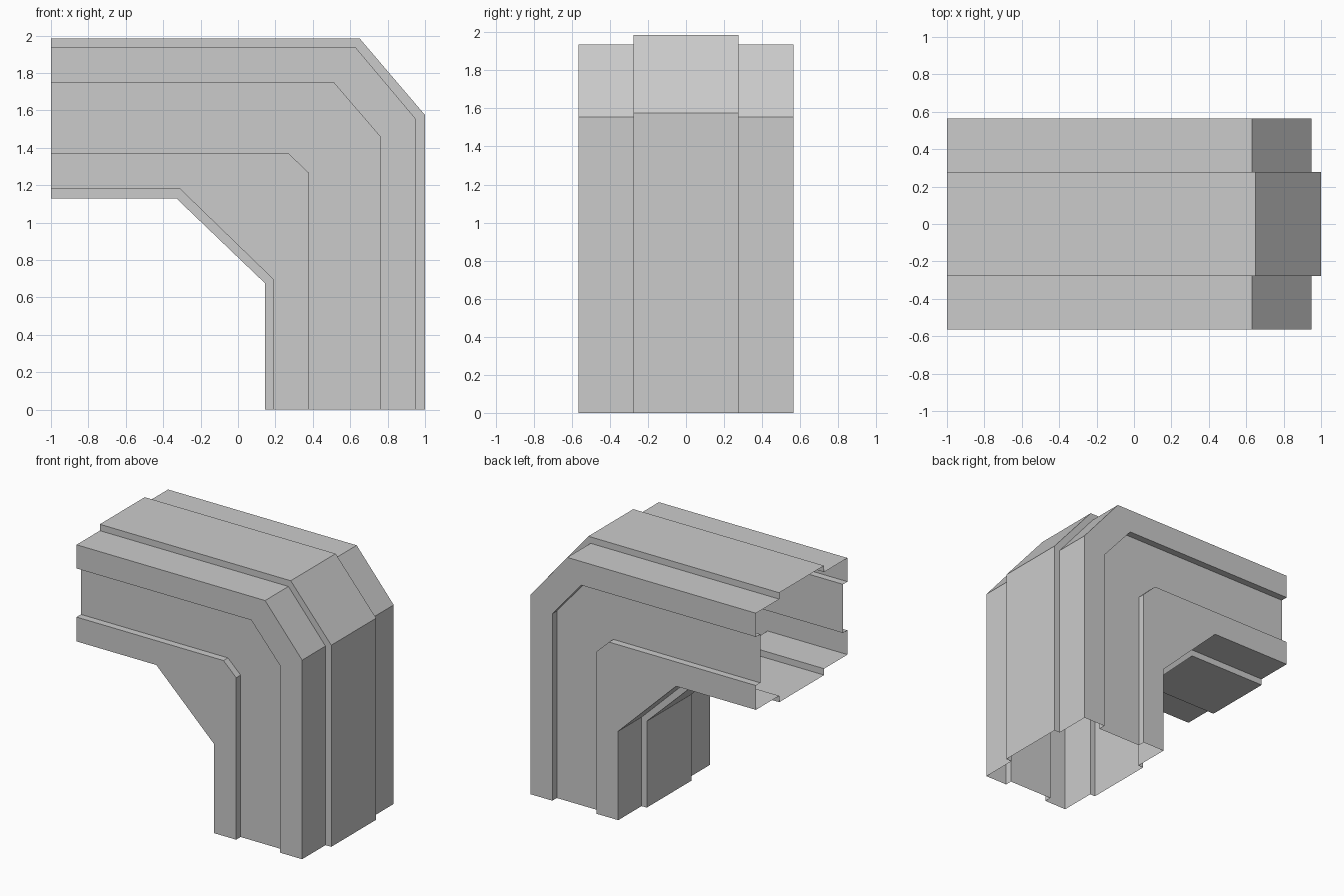
import bpy
import bmesh

cube = bpy.data.objects.get("Cube")
if cube:
    bpy.data.objects.remove(cube, do_unlink=True)

# Plain grey material
grey = bpy.data.materials.new("plain_grey")
grey.use_nodes = True
color = (0.6, 0.6, 0.6, 1)
grey.diffuse_color = color
grey.node_tree.nodes["Principled BSDF"].inputs["Base Color"].default_value = color

# Bend rails: leg x, height of lower corner, x of upper corner, arm height
outer_ridge = (1.0, 1.575, 0.65, 1.985)
outer_wall = (0.95, 1.555, 0.63, 1.935)
groove_outer = (0.76, 1.46, 0.51, 1.75)
groove_inner = (0.38, 1.265, 0.27, 1.37)
inner_wall = (0.19, 0.695, -0.31, 1.18)
inner_ridge = (0.145, 0.675, -0.33, 1.13)

# Half cross-section from outside to inside of the bend, then mirrored
side, ridge, groove = 0.565, 0.277, 0.51
half = [
    (outer_ridge, ridge), (outer_wall, ridge), (outer_wall, side),
    (groove_outer, side), (groove_outer, groove),
    (groove_inner, groove), (groove_inner, side),
    (inner_wall, side), (inner_wall, ridge), (inner_ridge, ridge),
]
section = half + [(rail, -y) for rail, y in reversed(half)]


def rail_points(rail, y):
    """Points of one rail, from the foot to the open end of the arm."""
    leg_x, low_z, high_x, arm_z = rail
    return [(leg_x, y, 0), (leg_x, y, low_z), (high_x, y, arm_z), (-1, y, arm_z)]


# Open-ended hollow shell swept round the corner
bm = bmesh.new()
rails = [[bm.verts.new(p) for p in rail_points(r, y)] for r, y in section]
for a, b in zip(rails, rails[1:] + rails[:1]):
    for i in range(len(a) - 1):
        bm.faces.new((a[i], b[i], b[i + 1], a[i + 1]))

mesh = bpy.data.meshes.new("corner_duct")
bm.to_mesh(mesh)
bm.free()
mesh.materials.append(grey)
duct = bpy.data.objects.new("corner_duct", mesh)
bpy.context.collection.objects.link(duct)
